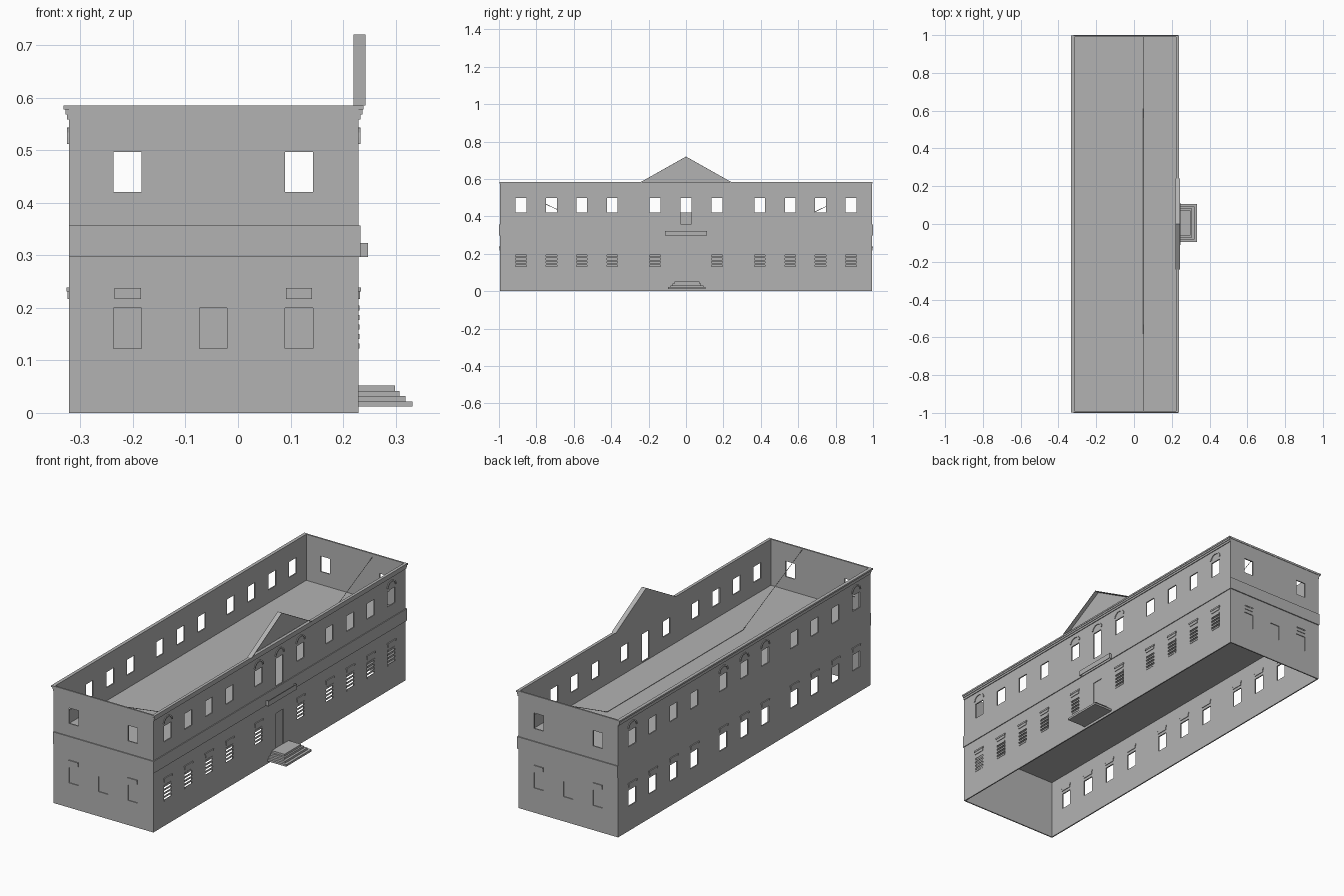
import bpy, bmesh, math
from mathutils import Vector

if "Cube" in bpy.data.objects:
    bpy.data.objects.remove(bpy.data.objects["Cube"])

X0, X1, Y, H = -0.3215, 0.2295, 0.995, 0.575
T = 0.006                                     # wall thickness
BAYS = [s * v for v in (0.165, 0.394, 0.557, 0.72, 0.882) for s in (-1, 1)]

STONE = bpy.data.materials.new("grey_stone")
STONE.diffuse_color = (0.45, 0.45, 0.45, 1)
STONE.use_nodes = True
STONE.node_tree.nodes["Principled BSDF"].inputs["Base Color"].default_value = STONE.diffuse_color

# Each side maps (u along wall, z up, d outward) to a point
SIDES = {
    "right": lambda u, z, d: Vector((X1 + d, u, z)),
    "left": lambda u, z, d: Vector((X0 - d, u, z)),
    "front": lambda u, z, d: Vector((u, -Y - d, z)),
    "back": lambda u, z, d: Vector((u, Y + d, z)),
}


def finish(name, bm, recalc=True):
    if recalc:
        bmesh.ops.recalc_face_normals(bm, faces=bm.faces)
    me = bpy.data.meshes.new(name)
    bm.to_mesh(me)
    bm.free()
    me.materials.append(STONE)
    ob = bpy.data.objects.new(name, me)
    bpy.context.collection.objects.link(ob)
    return ob


def add_box(bm, a, b):
    r = bmesh.ops.create_cube(bm, size=1)
    for v in r["verts"]:
        v.co = Vector([(a[i] + b[i]) / 2 + v.co[i] * abs(b[i] - a[i]) for i in range(3)])


def boxes(name, pairs):
    bm = bmesh.new()
    for a, b in pairs:
        add_box(bm, a, b)
    return finish(name, bm)


def side_boxes(name, side, items):
    """items: (u0, u1, z0, z1, d0, d1)"""
    f = SIDES[side]
    return boxes(name, [(f(u0, z0, d0), f(u1, z1, d1)) for u0, u1, z0, z1, d0, d1 in items])


def prism(bm, loop, depth):
    vs = [bm.verts.new(p) for p in loop]
    face = bm.faces.new(vs)
    r = bmesh.ops.extrude_face_region(bm, geom=[face])
    bmesh.ops.translate(bm, vec=depth, verts=[v for v in r["geom"] if isinstance(v, bmesh.types.BMVert)])
    if not face.is_valid:
        bm.faces.new([v for v in vs if v.is_valid])


def wall(side, u0, u1, holes):
    """Sheet wall with rectangular openings, thickened inwards."""
    f = SIDES[side]
    us = sorted({round(v, 4) for h in holes for v in h[:2]} | {u0, u1})
    zs = sorted({round(v, 4) for h in holes for v in h[2:]} | {0, H})
    out = f(0, 0, 1) - f(0, 0, 0)
    bm = bmesh.new()
    grid = {(i, j): bm.verts.new(f(u, z, 0)) for i, u in enumerate(us) for j, z in enumerate(zs)}
    for i in range(len(us) - 1):
        for j in range(len(zs) - 1):
            cu, cz = (us[i] + us[i + 1]) / 2, (zs[j] + zs[j + 1]) / 2
            if any(h[0] < cu < h[1] and h[2] < cz < h[3] for h in holes):
                continue
            q = bm.faces.new([grid[i, j], grid[i + 1, j], grid[i + 1, j + 1], grid[i, j + 1]])
            q.normal_update()
            if q.normal.dot(out) < 0:
                q.normal_flip()
    bmesh.ops.delete(bm, geom=[v for v in bm.verts if not v.link_faces], context="VERTS")
    ob = finish(side + "_wall", bm, recalc=False)
    m = ob.modifiers.new("thickness", "SOLIDIFY")
    m.thickness, m.offset = T, -1


def win(u, z0, z1, w=0.029):
    return (u - w, u + w, z0, z1)


# Long walls with window openings
upper = [win(u, 0.42, 0.498) for u in BAYS]
lower = [win(u, 0.123, 0.203) for u in BAYS]
door = win(0, 0.05, 0.225, 0.03)
wall("right", -Y, Y, upper + lower + [win(0, 0.36, 0.498), door])
wall("left", -Y, Y, upper + lower + [win(0, 0.42, 0.498), win(0, 0.123, 0.203)])
side_boxes("entrance_door", "right", [door + (-T, -0.004)])

# End walls: open upper windows, blind lower windows with lintels
ends = (-0.21, 0.116)
for side in ("front", "back"):
    blind = [win(u, 0.123, 0.2, 0.0265) for u in (ends[0], -0.047, ends[1])]
    wall(side, X0, X1, [win(u, 0.42, 0.497, 0.0265) for u in ends] + blind)
    side_boxes(side + "_blind_windows", side, [b + (-T, -0.004) for b in blind])
    side_boxes(side + "_lintels", side,
               [(u - 0.025, u + 0.025, z0, z1, -0.002, d) for u in ends
                for z0, z1, d in ((0.217, 0.232, 0.003), (0.232, 0.238, 0.005))])

# Upper floor slab, and thin cable lying on it and climbing to the end walls
boxes("upper_floor", [((X0 + T, -Y + T, 0.3), (X1 - T, Y - T, 0.355))])
cu = bpy.data.curves.new("roof_cable", "CURVE")
cu.dimensions, cu.bevel_depth, cu.bevel_resolution = "3D", 0.0015, 0
sp = cu.splines.new("POLY")
sp.points.add(3)
for p, (y, z) in zip(sp.points, ((-0.99, 0.58), (-0.52, 0.357), (0.55, 0.357), (0.99, 0.57))):
    p.co = (0.05, y, z, 1)
cu.materials.append(STONE)
bpy.context.collection.objects.link(bpy.data.objects.new("roof_cable", cu))

# String course on the ends and the entrance side
side_boxes("string_course_side", "right", [(-1, 1, 0.297, 0.357, -0.001, 0.004)])
for side in ("front", "back"):
    side_boxes("string_course_" + side, side, [(X0, X1 + 0.004, 0.297, 0.357, -0.001, 0.005)])

# Balcony parapet: thin front and side panels
side_boxes("balcony_parapet", "right",
           [(-0.112, 0.112, 0.297, 0.323, 0.016, 0.018)] +
           [(s * 0.112, s * 0.11, 0.297, 0.323, 0, 0.018) for s in (-1, 1)])

# Stepped cornice, lintels and arched hoods on the long sides
for side in ("right", "left"):
    side_boxes(side + "_cornice", side,
               [(-Y - 0.003, Y + 0.003, 0.577, 0.585, -T, 0.011 if side == "left" else 0.009),
                (-Y, Y, 0.568, 0.577, -T, 0.007),
                (-Y, Y, 0.558, 0.568, -0.001, 0.004)])
    bays = BAYS + ([0] if side == "left" else [])
    side_boxes(side + "_lintels", side,
               [(u - w, u + w, z0, z1, -T - 0.003, d) for u in bays
                for w, z0, z1, d in ((0.029, 0.217, 0.231, 0.003), (0.033, 0.231, 0.239, 0.005))])
    f = SIDES[side]
    bm = bmesh.new()
    for u in (-0.882, -0.165, 0, 0.165, 0.882):
        arc = [math.pi * k / 8 for k in range(9)]
        loop = [(u + 0.036 * math.cos(a), 0.512 + 0.031 * math.sin(a)) for a in arc]
        loop += [(u + 0.029 * math.cos(a), 0.512 + 0.024 * math.sin(a)) for a in reversed(arc)]
        prism(bm, [f(p, z, -0.001) for p, z in loop], f(0, 0, 0.005) - f(0, 0, 0))
    finish(side + "_arched_hoods", bm)
for side in ("front", "back"):
    side_boxes(side + "_coping", side, [(X0, X1, H, 0.585, -T, 0.002)])

# Window grilles: two staggered layers of upright slats
side_boxes("window_grilles", "right",
           [(u - 0.029, u + 0.029, 0.123 + k * 0.009, 0.132 + k * 0.009, d, d + 0.0015)
            for u in BAYS for k in range(9) for d in ((0, -0.011)[k % 2],)])

# Pediment: thin raking shell in front of a flat panel
bm = bmesh.new()
prism(bm, [Vector((0.22, -0.24, 0.585)), Vector((0.22, 0.24, 0.585)), Vector((0.22, 0, 0.72))],
      Vector((0.003, 0, 0)))
for s in (-1, 1):
    prism(bm, [Vector((0.223, s * 0.24, 0.585)), Vector((0.223, 0, 0.72)),
               Vector((0.223, 0, 0.717)), Vector((0.223, s * 0.235, 0.585))], Vector((0.02, 0, 0)))
finish("pediment", bm)

# Entrance steps
boxes("entrance_steps", [((X1, 0.005 - w, z), (x, 0.005 + w, z + 0.01))
                         for x, w, z in ((0.3325, 0.1, 0.012), (0.319, 0.088, 0.022),
                                         (0.307, 0.076, 0.032), (0.299, 0.066, 0.042))])
